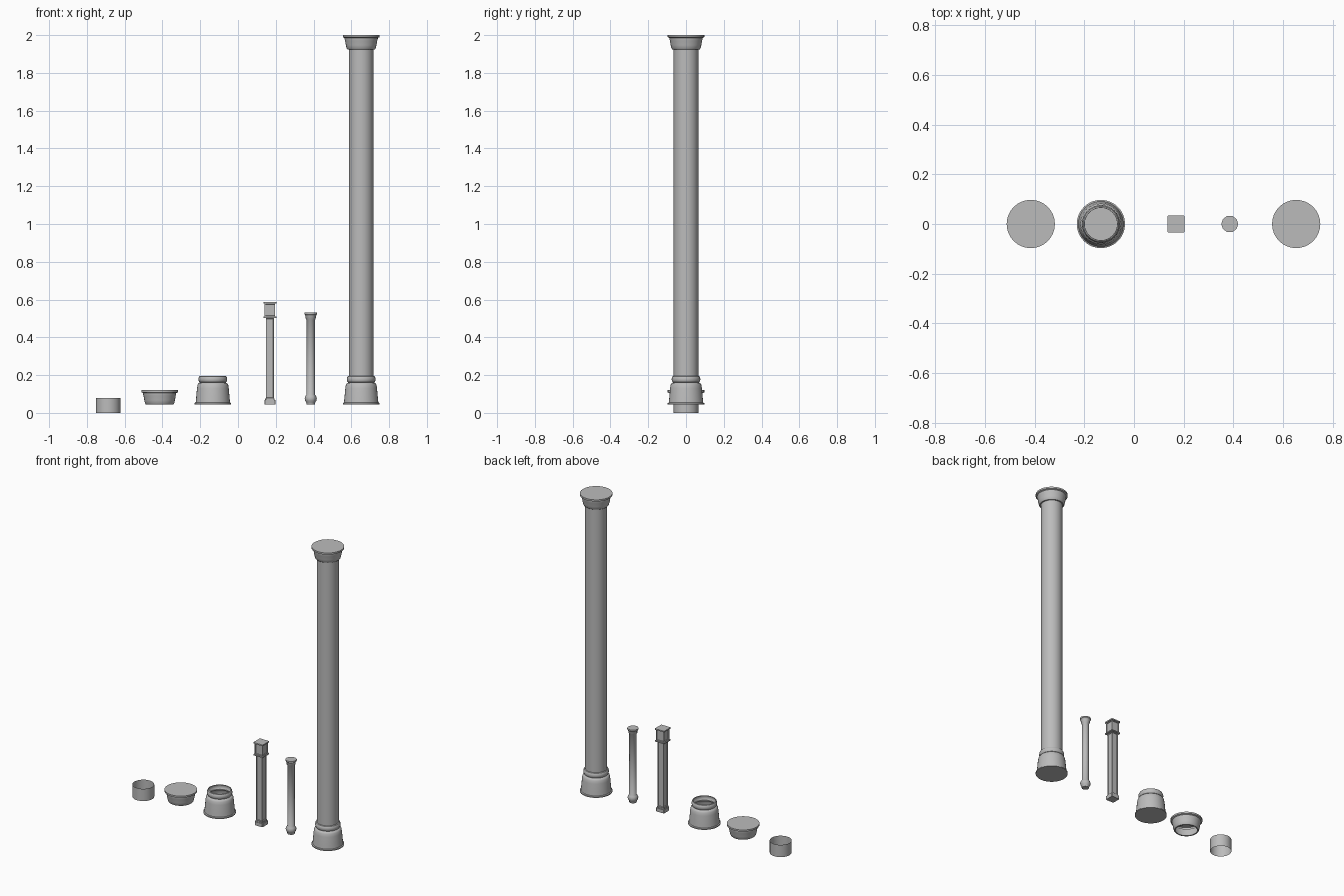
import bpy, bmesh, math
from mathutils import Vector

cube = bpy.data.objects.get("Cube")
if cube:
    bpy.data.objects.remove(cube, do_unlink=True)

stone = bpy.data.materials.new("grey_stone")
stone.use_nodes = True
GREY = (0.5, 0.5, 0.5, 1)
stone.diffuse_color = GREY
stone.node_tree.nodes["Principled BSDF"].inputs["Base Color"].default_value = GREY


def finish(name, bm, x, z=0.0, angle=35):
    mesh = bpy.data.meshes.new(name)
    bm.to_mesh(mesh)
    bm.free()
    mesh.materials.append(stone)
    ob = bpy.data.objects.new(name, mesh)
    bpy.context.collection.objects.link(ob)
    ob.location = (x, 0, z)
    bpy.ops.object.select_all(action="DESELECT")
    ob.select_set(True)
    bpy.context.view_layer.objects.active = ob
    bpy.ops.object.shade_smooth_by_angle(angle=math.radians(angle))
    return ob


def loft(name, profile, sides, x, z=0.0, bottom=False, top=False, angle=35, turn=0.0):
    """Stack of regular rings given as (radius, height) pairs, with optional end caps."""
    bm = bmesh.new()
    rings = []
    for r, h in profile:
        spin = [2 * math.pi * i / sides + turn for i in range(sides)]
        rings.append([bm.verts.new((r * math.cos(a), r * math.sin(a), h)) for a in spin])
    for low, high in zip(rings, rings[1:]):
        for i in range(sides):
            j = (i + 1) % sides
            bm.faces.new((low[i], low[j], high[j], high[i]))
    if bottom:
        bm.faces.new(rings[0][::-1])
    if top:
        bm.faces.new(rings[-1])
    return finish(name, bm, x, z, angle)


SIDES = 32
SHAFT_R = 0.065

# Flared base with a rounded collar, open at the top
base = [(0.097, 0), (0.097, 0.007), (0.091, 0.010), (0.089, 0.03), (0.084, 0.085),
        (0.081, 0.104), (0.076, 0.112), (0.069, 0.115)]
collar_mid, collar_half = 0.133, 0.018
for i in range(7):
    a = math.pi * (i / 6 - 0.5)
    base.append((0.066 + 0.010 * math.cos(a), collar_mid + collar_half * math.sin(a)))
base.append((SHAFT_R, 0.150))

# Capital with a stepped, bowl-shaped underside, open at the bottom
capital = [(SHAFT_R, 0), (0.073, 0), (0.077, 0.005), (0.081, 0.022), (0.085, 0.045),
           (0.088, 0.055), (0.088, 0.060), (0.097, 0.064), (0.097, 0.075)]

# Loose pieces
loft("shaft_section", [(SHAFT_R, 0), (SHAFT_R, 0.08)], SIDES, -0.687)
loft("loose_capital", capital, SIDES, -0.415, 0.045, top=True)
loft("loose_base", base, SIDES, -0.133, 0.045, bottom=True)

# Tall column
loft("column_base", base, SIDES, 0.652, 0.045, bottom=True)
loft("column_shaft", [(SHAFT_R, 0.19), (SHAFT_R, 1.93)], SIDES, 0.652)
loft("column_capital", capital, SIDES, 0.652, 1.925, top=True)

# Small round post with a bulb foot and a flared head
post = [(0.022, 0.045), (0.024, 0.056), (0.030, 0.064), (0.032, 0.078), (0.028, 0.090),
        (0.022, 0.098), (0.022, 0.492), (0.026, 0.497), (0.028, 0.512), (0.031, 0.520),
        (0.034, 0.522), (0.034, 0.531)]
loft("round_post", post, 10, 0.385, bottom=True, top=True, angle=40)


# Square post pieces
def block(name, half, z0, z1, panel=None):
    bm = bmesh.new()
    bmesh.ops.create_cube(bm, size=1)
    for v in bm.verts:
        v.co = Vector((v.co.x * 2 * half, v.co.y * 2 * half, z0 + (v.co.z + 0.5) * (z1 - z0)))
    bm.normal_update()
    if panel:
        walls = [f for f in bm.faces if abs(f.normal.z) < 0.5]
        bmesh.ops.inset_individual(bm, faces=walls, thickness=panel)
        bmesh.ops.inset_individual(bm, faces=walls, thickness=0.002, depth=-0.004)
    else:
        edges = [e for e in bm.edges if abs(e.verts[0].co.z - e.verts[1].co.z) > 0.001]
        bmesh.ops.bevel(bm, geom=edges, offset=0.003, segments=1, affect="EDGES")
    return finish(name, bm, 0.169, 0, 30)


block("square_post_foot", 0.029, 0.045, 0.068)
block("square_post_foot_step", 0.025, 0.068, 0.076)
block("square_post_shaft", 0.022, 0.076, 0.503, panel=0.005)
block("square_post_ledge", 0.034, 0.503, 0.510)
block("square_post_head", 0.028, 0.510, 0.580, panel=0.005)
block("square_post_cap", 0.034, 0.580, 0.588)
